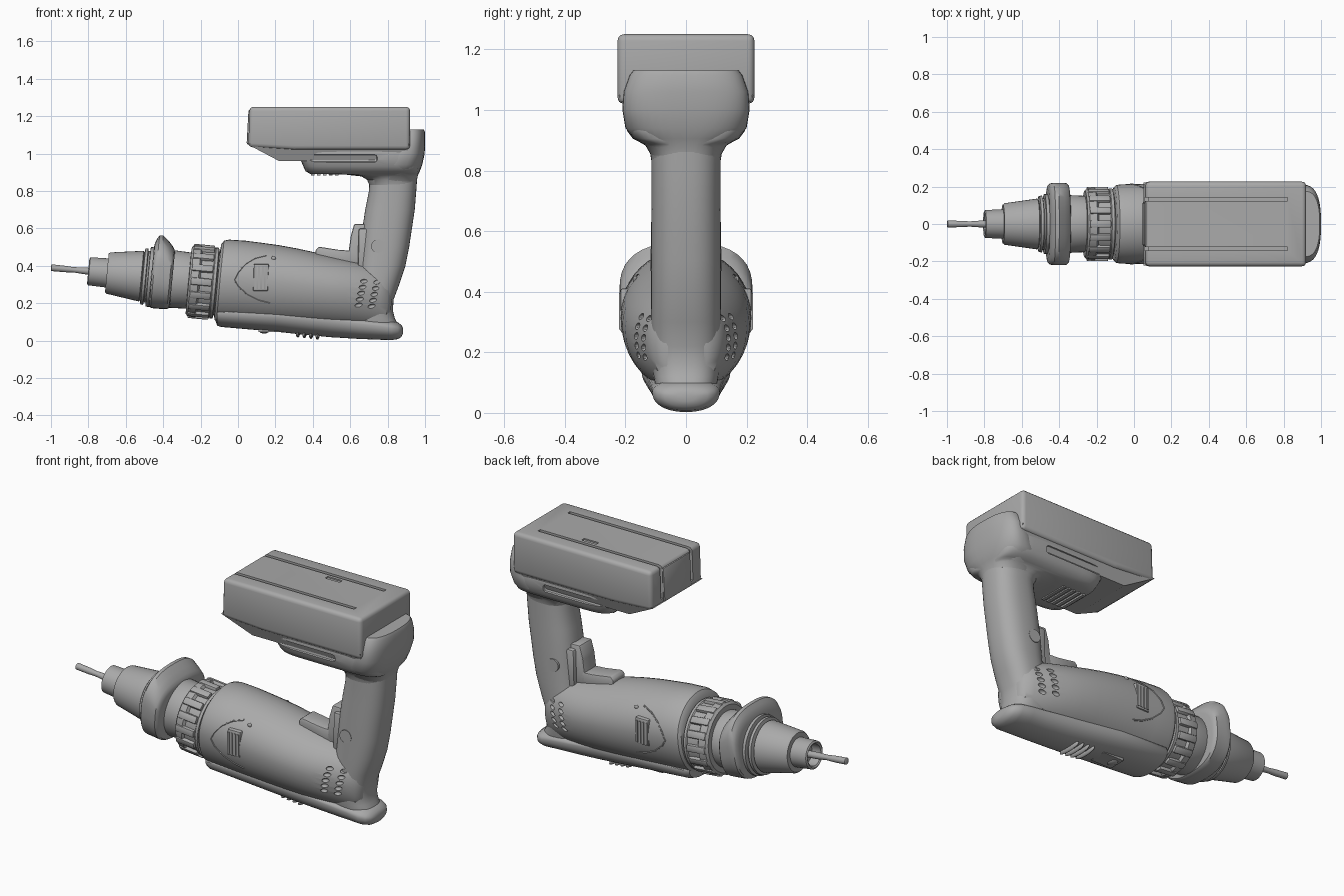
import bpy, bmesh, math
from mathutils import Matrix, Vector
from mathutils.bvhtree import BVHTree

if "Cube" in bpy.data.objects:
    bpy.data.objects.remove(bpy.data.objects["Cube"])

grey = bpy.data.materials.new("plain grey")
grey.use_nodes = True
COLOUR = (0.4, 0.4, 0.4, 1)
grey.diffuse_color = COLOUR
grey.node_tree.nodes["Principled BSDF"].inputs["Base Color"].default_value = COLOUR

# The nose parts share an axis that dips towards the back
SLOPE = 0.094
NOSE = (Matrix.Translation((-1, 0, 0.39)) @ Matrix.Rotation(math.atan(SLOPE), 4, 'Y')
        @ Matrix.Translation((1, 0, 0)))


def finish(name, bm, matrix=None):
    if matrix:
        bm.transform(matrix)
    bmesh.ops.recalc_face_normals(bm, faces=bm.faces)
    me = bpy.data.meshes.new(name)
    bm.to_mesh(me)
    bm.free()
    me.materials.append(grey)
    ob = bpy.data.objects.new(name, me)
    bpy.context.collection.objects.link(ob)
    return ob


def unit(p, n=40):
    """Points of a superellipse with exponent p."""
    for i in range(n):
        a = 2 * math.pi * i / n
        c, s = math.cos(a), math.sin(a)
        yield math.copysign(abs(c) ** (2 / p), c), math.copysign(abs(s) ** (2 / p), s)


def ring_x(x, z0, z1, hw, p=2.0, mid=0.5, lean=0.0):
    zc = z0 + (z1 - z0) * mid
    return [(x + lean * v * (z1 - z0) / 2, u * hw, zc + v * ((z1 - zc) if v > 0 else (zc - z0)))
            for u, v in unit(p)]


def ring_z(z, x0, x1, hw, p=2.5):
    return [((x0 + x1) / 2 + u * (x1 - x0) / 2, v * hw, z) for u, v in unit(p)]


def loft_mesh(rings):
    bm = bmesh.new()
    rows = [[bm.verts.new(c) for c in r] for r in rings]
    n = len(rows[0])
    for a, b in zip(rows, rows[1:]):
        for i in range(n):
            bm.faces.new((a[i], a[(i + 1) % n], b[(i + 1) % n], b[i]))
    bm.faces.new(rows[0])
    bm.faces.new(rows[-1])
    bmesh.ops.recalc_face_normals(bm, faces=bm.faces)
    return bm


def loft(name, rings, matrix=None):
    return finish(name, loft_mesh(rings), matrix)


def lathe(name, profile):
    return loft(name, [ring_x(x, -r, r, r) for x, r in profile], NOSE)


def prism(name, pts, hw, bevel=0.0, segments=2):
    """Side outline in x and z, extruded to both sides."""
    bm = loft_mesh([[(x, y, z) for x, z in pts] for y in (-hw, hw)])
    if bevel:
        bmesh.ops.bevel(bm, geom=bm.edges[:], offset=bevel, segments=segments,
                        profile=0.5, affect='EDGES')
    return finish(name, bm)


def add_box(bm, x0, x1, y0, y1, z0, z1):
    m = (Matrix.Translation(((x0 + x1) / 2, (y0 + y1) / 2, (z0 + z1) / 2))
         @ Matrix.Diagonal((x1 - x0, abs(y1 - y0), z1 - z0, 1)))
    return bmesh.ops.create_cube(bm, size=1, matrix=m)


def add_ball(bm, pos, size, turn=0.0):
    m = (Matrix.Translation(pos) @ Matrix.Rotation(turn, 4, 'Y')
         @ Matrix.Diagonal((*size, 1)))
    bmesh.ops.create_uvsphere(bm, u_segments=12, v_segments=8, radius=1, matrix=m)


def cut(ob, bm):
    cutter = finish("cutter", bm)
    cutter.hide_render = True
    mod = ob.modifiers.new("cut", 'BOOLEAN')
    mod.operation, mod.solver, mod.object = 'DIFFERENCE', 'EXACT', cutter
    bpy.context.view_layer.objects.active = ob
    bpy.ops.object.modifier_apply(modifier=mod.name)
    bpy.data.objects.remove(cutter)


# Nose: bit, chuck, collar and torque ring
lathe("bit", [(-1, .012), (-.997, .018), (-.92, .017), (-.88, .014), (-.82, .018), (-.73, .018)])
lathe("chuck", [(-.74, .02), (-.74, .058), (-.795, .058), (-.8, .066), (-.795, .075), (-.7, .078),
                (-.7, .104), (-.69, .111), (-.515, .136), (-.51, .128), (-.506, .15), (-.492, .152),
                (-.488, .138), (-.48, .138), (-.478, .16), (-.455, .16), (-.45, .145), (-.38, .145),
                (-.36, .155), (-.25, .15)])
loft("collar", [ring_x(x, -b, t, w, 2.6, .58) for x, b, t, w in (
    (-.462, .135, .16, .185), (-.458, .155, .185, .208), (-.45, .163, .205, .217),
    (-.438, .165, .226, .22), (-.418, .165, .228, .22), (-.385, .164, .2, .22),
    (-.362, .162, .175, .219), (-.352, .155, .16, .208), (-.348, .14, .145, .19))], NOSE)
lathe("torque_ring", [(-.262, .14), (-.26, .178), (-.25, .19), (-.21, .195), (-.2, .182),
                      (-.135, .184), (-.13, .19), (-.115, .19), (-.11, .17), (-.06, .17)])
bm = bmesh.new()
for i in range(16):
    geo = add_box(bm, -.25, -.135, -.02, .02, .165, .199)
    bmesh.ops.rotate(bm, verts=geo['verts'], cent=(0, 0, 0),
                     matrix=Matrix.Rotation(math.tau * i / 16, 3, 'X'))
bmesh.ops.bevel(bm, geom=bm.edges[:], offset=.008, segments=2, profile=.5, affect='EDGES')
finish("torque_ring_grips", bm, NOSE)

# Motor housing, tapering into the grip
housing = loft("motor_housing", [ring_x(*r, mid=.55, lean=SLOPE) for r in (
    (-.112, .15, .48, .16), (-.108, .115, .515, .195), (-.095, .098, .534, .208),
    (-.07, .093, .54, .212), (.02, .087, .534, .214), (.1, .082, .524, .215),
    (.2, .077, .51, .216), (.3, .073, .492, .214), (.4, .07, .47, .21), (.5, .066, .447, .2),
    (.58, .064, .43, .186), (.65, .062, .415, .168), (.71, .06, .4, .148),
    (.76, .06, .385, .128), (.8, .06, .35, .108), (.82, .08, .29, .07))])
bm = bmesh.new()
bm.from_mesh(housing.data)
tree = BVHTree.FromBMesh(bm)
bm.free()


def on_side(x, z, s):
    hit = tree.ray_cast(Vector((x, s, z)), Vector((0, -s, 0)))[0]
    return hit if hit else Vector((x, s * .2, z))


# Air vents on both sides
bm = bmesh.new()
for s in (-1, 1):
    for col in range(2):
        for row in range(5):
            x, z = .645 + col * .07 + row * .007, .19 + row * .032 - col * .006
            add_ball(bm, on_side(x, z, s), (.022, .014, .011), -.2)
cut(housing, bm)

# Side selector with ribs, its outline and a small stud
prism("side_selector", [(.08, .265), (.16, .265), (.165, .41), (.085, .41)], .216, .006)
bm = bmesh.new()
for s in (-1, 1):
    for i in range(4):
        add_box(bm, .088 + i * .02, .098 + i * .02, s * .2, s * .221, .275, .395)
finish("selector_ribs", bm)
for s, side in ((-1, "right"), (1, "left")):
    cu = bpy.data.curves.new("selector_outline_" + side, 'CURVE')
    cu.dimensions, cu.bevel_depth, cu.bevel_resolution = '3D', .004, 1
    pts = [on_side(x, z, s) for x, z in (
        (.17, .2), (.11, .215), (.05, .245), (.0, .29), (-.02, .325), (.0, .365),
        (.04, .41), (.09, .44), (.15, .455))]
    sp = cu.splines.new('POLY')
    sp.points.add(len(pts) - 1)
    for q, c in zip(sp.points, pts):
        q.co = (*c, 1)
    ob = bpy.data.objects.new(cu.name, cu)
    bpy.context.collection.objects.link(ob)
    cu.materials.append(grey)
    bpy.ops.object.select_all(action='DESELECT')
    ob.select_set(True)
    bpy.context.view_layer.objects.active = ob
    bpy.ops.object.convert(target='MESH')
    bm = bmesh.new()
    add_ball(bm, on_side(.19, .44, s), (.012, .008, .012))
    finish("housing_stud_" + side, bm)

# Rail along the underside, ending in a rounded heel
loft("base_rail", [ring_x(*r) for r in (
    (-.118, .1, .145, .09, 2.2, .8), (-.112, .08, .16, .13, 2.2, .85),
    (-.09, .073, .166, .146, 2.2, .85), (.2, .048, .156, .147, 2.2, .85),
    (.35, .032, .147, .138, 2.2, .82), (.5, .018, .136, .127, 2.2, .78),
    (.65, .009, .125, .118, 2.2, .7), (.75, .005, .118, .114, 2.2, .65),
    (.82, .003, .11, .111, 2.2, .6), (.855, .008, .097, .096, 2.2, .6),
    (.874, .02, .083, .072, 2.1, .6), (.882, .038, .068, .035, 2, .6))])
bm = bmesh.new()
for i in range(4):
    x = .32 + i * .035
    add_ball(bm, (x, 0, .037 - .11 * (x - .32)), (.011, .075, .02))
add_box(bm, .11, .24, -.05, .05, .045, .08)
add_ball(bm, (.14, 0, .05), (.025, .035, .012))
finish("underside_ribs", bm)

# Grip
loft("handle", [ring_z(*r) for r in (
    (.04, .62, .874, .09), (.08, .6, .86, .1), (.12, .6, .838, .107), (.16, .6, .828, .111),
    (.22, .61, .832, .114), (.3, .63, .862, .115), (.4, .645, .895, .115), (.5, .655, .915, .115),
    (.6, .665, .93, .115), (.7, .68, .945, .114), (.8, .7, .953, .114), (.9, .705, .96, .116))])
prism("trigger", [(.58, .42), (.592, .48), (.603, .56), (.622, .625), (.712, .622), (.72, .4)],
      .055, .01)
prism("trigger_guide", [(.64, .38), (.645, .6), (.72, .6), (.72, .38)], .078, .012)
prism("speed_switch", [(.415, .43), (.415, .485), (.432, .502), (.54, .485), (.62, .48),
                       (.62, .4)], .055, .008)
bm = bmesh.new()
bmesh.ops.create_cone(bm, cap_ends=True, segments=24, radius1=.036, radius2=.036, depth=.234,
                      matrix=Matrix.Translation((.748, 0, .505)) @ Matrix.Rotation(math.pi / 2, 4, 'X'))
finish("handle_pin", bm)

# Battery holder on the end of the grip
holder = loft("battery_holder", [ring_z(*r) for r in (
    (.83, .703, .952, .114, 2.5), (.86, .69, .955, .119, 2.6), (.878, .66, .958, .13, 3),
    (.887, .58, .96, .14, 3.5), (.892, .385, .962, .15, 5), (.905, .362, .964, .175, 6),
    (.93, .35, .968, .194, 6), (.965, .335, .97, .204, 6), (1.005, .322, .97, .208, 6),
    (1.02, .33, .97, .204, 6))])
bm = bmesh.new()
for s in (-1, 1):
    geo = add_box(bm, .365, .745, s * .188, s * .3, .952, .995)
    bmesh.ops.bevel(bm, geom=list({e for v in geo['verts'] for e in v.link_edges}),
                    offset=.015, segments=2, profile=.5, affect='EDGES')
cut(holder, bm)
loft("holder_back_lip", [ring_z(*r) for r in (
    (.85, .72, .955, .115, 2.5), (.885, .72, .962, .135, 2.5), (.905, .74, .972, .17, 2.6),
    (.94, .76, .985, .2, 2.7), (1.0, .8, .998, .21, 2.7), (1.06, .82, 1.0, .206, 2.6),
    (1.115, .83, 1.0, .186, 2.5), (1.13, .84, .993, .174, 2.5))])
bm = bmesh.new()
for i in range(5):
    add_box(bm, .39 + i * .032, .408 + i * .032, -.085, .085, .882, .905)
finish("release_latch", bm)

# Battery pack with a tapered lower tray and grooved top
pack = prism("battery_pack", [(.055, 1.035), (.062, 1.25), (.92, 1.25), (.92, 1.02), (.3, 1.02)],
             .226, .022, 3)
for x1, z0 in ((.82, 1.234), (.076, 1.07)):
    bm = bmesh.new()
    for s in (-1, 1):
        add_box(bm, 0, x1, s * .122, s * .142, z0, 1.3)
    cut(pack, bm)
bm = bmesh.new()
add_box(bm, .485, .575, .08, .104, 1.243, 1.3)
cut(pack, bm)
prism("battery_end_plate", [(.046, 1.05), (.056, 1.235), (.09, 1.235), (.09, 1.05)], .12, .008)
tray = prism("battery_tray", [(.05, 1.05), (.22, .96), (.9, .96), (.915, 1.05)], .222)
for v in tray.data.vertices:
    if v.co.z < 1:
        v.co.y *= .84

# Smooth shading with crisp edges
for ob in bpy.context.scene.objects:
    ob.select_set(ob.type == 'MESH')
bpy.context.view_layer.objects.active = housing
bpy.ops.object.shade_smooth_by_angle(angle=math.radians(35))
